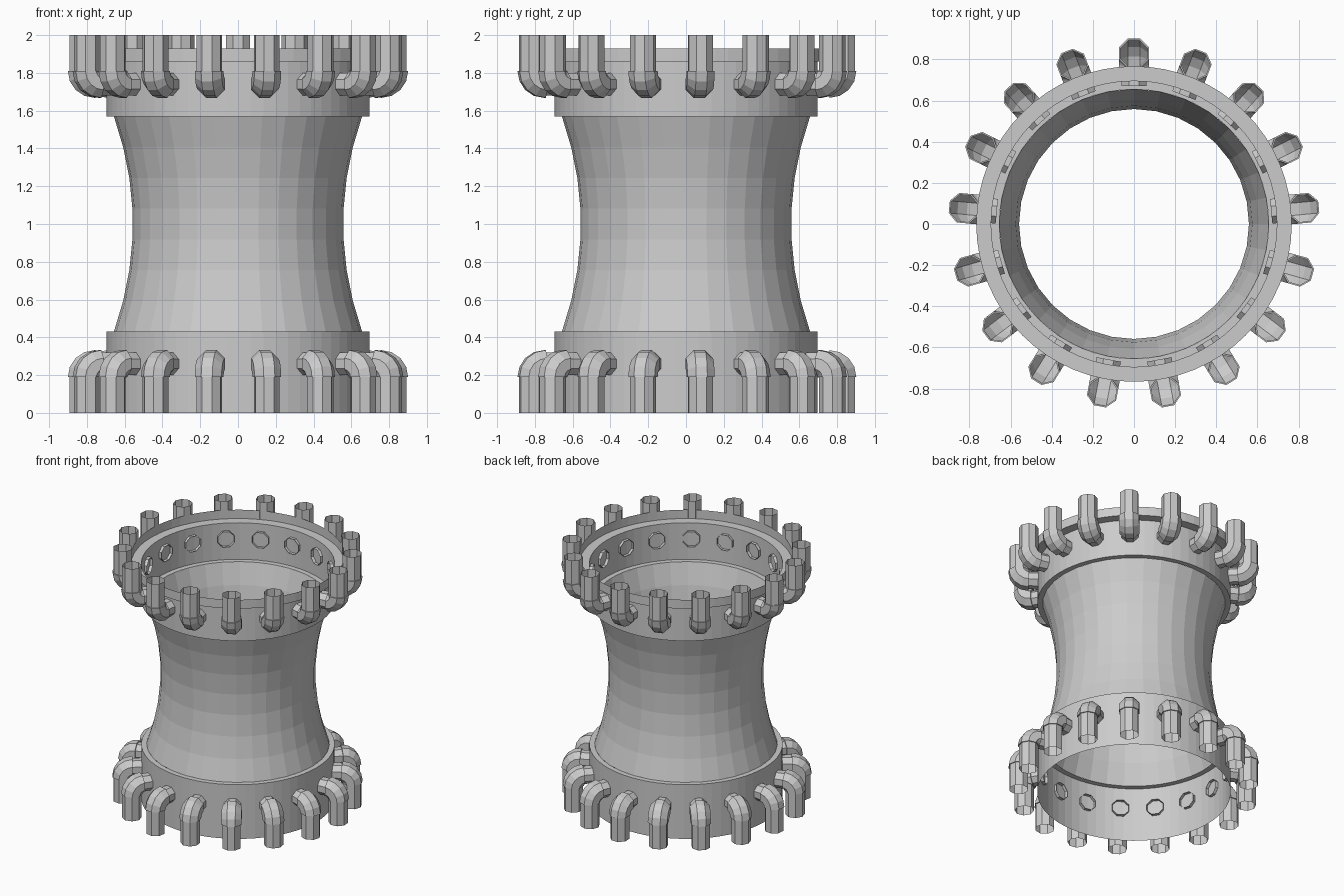
import bpy, bmesh, math
from mathutils import Vector

if "Cube" in bpy.data.objects:
    bpy.data.objects.remove(bpy.data.objects["Cube"])


def add_mesh(name, bm):
    mesh = bpy.data.meshes.new(name)
    bm.to_mesh(mesh)
    bm.free()
    obj = bpy.data.objects.new(name, mesh)
    bpy.context.collection.objects.link(obj)
    return obj


def skin(bm, rings):
    # Bridge successive closed rings of points with quads
    loops = [[bm.verts.new(p) for p in ring] for ring in rings]
    for a, b in zip(loops, loops[1:]):
        n = len(a)
        for i in range(n):
            j = (i + 1) % n
            bm.faces.new((a[i], a[j], b[j], b[i]))


def lathe(name, profile, sides):
    bm = bmesh.new()
    skin(bm, [[(r * math.cos(2 * math.pi * i / sides),
                r * math.sin(2 * math.pi * i / sides), z)
               for i in range(sides)] for r, z in profile])
    return add_mesh(name, bm)


# Waisted tower body
BANDS = 7
body = []
for i in range(BANDS + 1):
    z = 0.43 + 1.14 * i / BANDS
    body.append((0.557 + 0.1 * ((z - 1) / 0.57) ** 2, z))
lathe("waisted_body", body, 32)

# Lower collar with its ledge, upper collar with overhanging parapet
lathe("lower_collar", [(0.695, 0), (0.695, 0.43), (0.655, 0.43)], 64)
lathe("upper_collar", [(0.655, 1.57), (0.695, 1.57), (0.695, 1.86),
                       (0.767, 1.86), (0.767, 1.93)], 64)

# Bent pipes: open eight-sided tubes around each collar
PIPES, SIDES = 17, 8
BEND, AXIS, BEND_Z = 0.07, 0.83, 0.19


def tube(bm, stations, angle, flip):
    # stations: (radial distance, height, tilt, tube radius)
    out = Vector((math.cos(angle), math.sin(angle), 0))
    side = Vector((-math.sin(angle), math.cos(angle), 0))
    up = Vector((0, 0, 1))
    rings = []
    for r, z, tilt, rad in stations:
        normal = out * math.cos(tilt) + up * math.sin(tilt)
        ring = []
        for k in range(SIDES):
            a = 2 * math.pi * (k + 0.5) / SIDES
            p = out * r + up * z + (normal * math.cos(a) + side * math.sin(a)) * rad
            if flip:
                p.z = 2 - p.z
            ring.append(p)
        rings.append(ring)
    skin(bm, rings)


vertical = [(AXIS, 0, 0, 0.07), (AXIS, BEND_Z, 0, 0.07)]
elbow = [(AXIS - BEND + BEND * math.cos(t), BEND_Z + BEND * math.sin(t), t, 0.078)
         for t in (math.radians(22.5 * i) for i in range(5))]
inlet = [(AXIS - BEND, BEND_Z + BEND, math.pi / 2, 0.065),
         (0.67, BEND_Z + BEND, math.pi / 2, 0.065)]

for label, flip in (("lower", False), ("upper", True)):
    bm = bmesh.new()
    for i in range(PIPES):
        angle = math.pi / 2 + 2 * math.pi * i / PIPES
        tube(bm, vertical + elbow + inlet, angle, flip)
    bmesh.ops.recalc_face_normals(bm, faces=bm.faces)
    add_mesh(label + "_pipes", bm)
